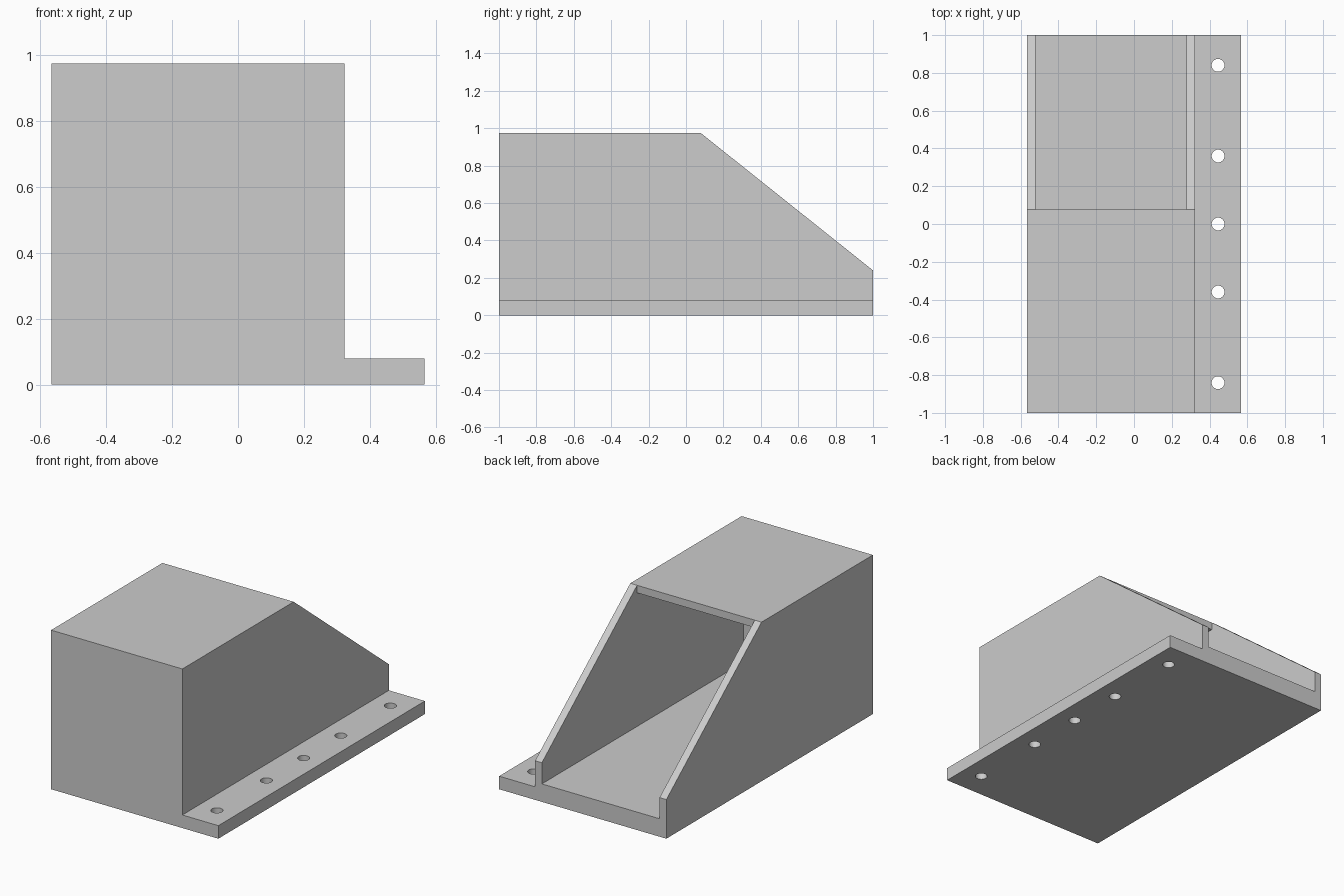
import bpy
import bmesh
from math import radians

if "Cube" in bpy.data.objects:
    bpy.data.objects.remove(bpy.data.objects["Cube"], do_unlink=True)

GREY = (0.604, 0.604, 0.604, 1)
grey = bpy.data.materials.new("light_grey")
grey.use_nodes = True
grey.diffuse_color = GREY
grey.node_tree.nodes["Principled BSDF"].inputs["Base Color"].default_value = GREY

# Main dimensions
LEFT, SIDE, EDGE = -0.567, 0.323, 0.567
HEIGHT, LOW, FLOOR, FLANGE = 0.975, 0.24, 0.11, 0.08
WALL, RIDGE = 0.046, 0.078


def prism(name, profile, x0, x1):
    """Extrude a (y, z) profile along x."""
    bm = bmesh.new()
    face = bm.faces.new([bm.verts.new((x0, y, z)) for y, z in profile])
    moved = bmesh.ops.extrude_face_region(bm, geom=[face])["geom"]
    verts = [g for g in moved if isinstance(g, bmesh.types.BMVert)]
    bmesh.ops.translate(bm, verts=verts, vec=(x1 - x0, 0, 0))
    bmesh.ops.recalc_face_normals(bm, faces=bm.faces)
    mesh = bpy.data.meshes.new(name)
    bm.to_mesh(mesh)
    bm.free()
    mesh.materials.append(grey)
    obj = bpy.data.objects.new(name, mesh)
    bpy.context.collection.objects.link(obj)
    return obj


def combine(target, other, operation):
    """Apply an exact boolean and remove the helper."""
    mod = target.modifiers.new("combine", "BOOLEAN")
    mod.operation, mod.solver, mod.object = operation, "EXACT", other
    bpy.context.view_layer.objects.active = target
    bpy.ops.object.modifier_apply(modifier=mod.name)
    bpy.data.objects.remove(other, do_unlink=True)


# Housing with the sloped rear sides
housing = prism("housing", [(-1, 0), (1, 0), (1, LOW), (RIDGE, HEIGHT), (-1, HEIGHT)],
                LEFT, SIDE)

# Hollow inside, open at the back and above the slope
roof = HEIGHT - WALL
cavity = prism("cavity_cutter",
               [(WALL - 1, FLOOR), (1.1, FLOOR), (1.1, 1.1), (RIDGE, 1.1),
                (RIDGE, roof), (WALL - 1, roof)],
               LEFT + WALL, SIDE - WALL)
combine(housing, cavity, "DIFFERENCE")

# Mounting flange along the side
flange = prism("flange", [(-1, 0), (1, 0), (1, FLANGE), (-1, FLANGE)], 0.2, EDGE)
combine(housing, flange, "UNION")

# Bolt holes through the flange
for y in (-0.84, -0.36, 0, 0.36, 0.84):
    bpy.ops.mesh.primitive_cylinder_add(vertices=32, radius=0.034, depth=0.4,
                                        location=(0.445, y, 0))
    drill = bpy.context.object
    drill.name = "hole_cutter"
    drill.data.materials.append(grey)
    combine(housing, drill, "DIFFERENCE")

bpy.ops.object.select_all(action="DESELECT")
housing.select_set(True)
bpy.context.view_layer.objects.active = housing
bpy.ops.object.shade_smooth_by_angle(angle=radians(30))
